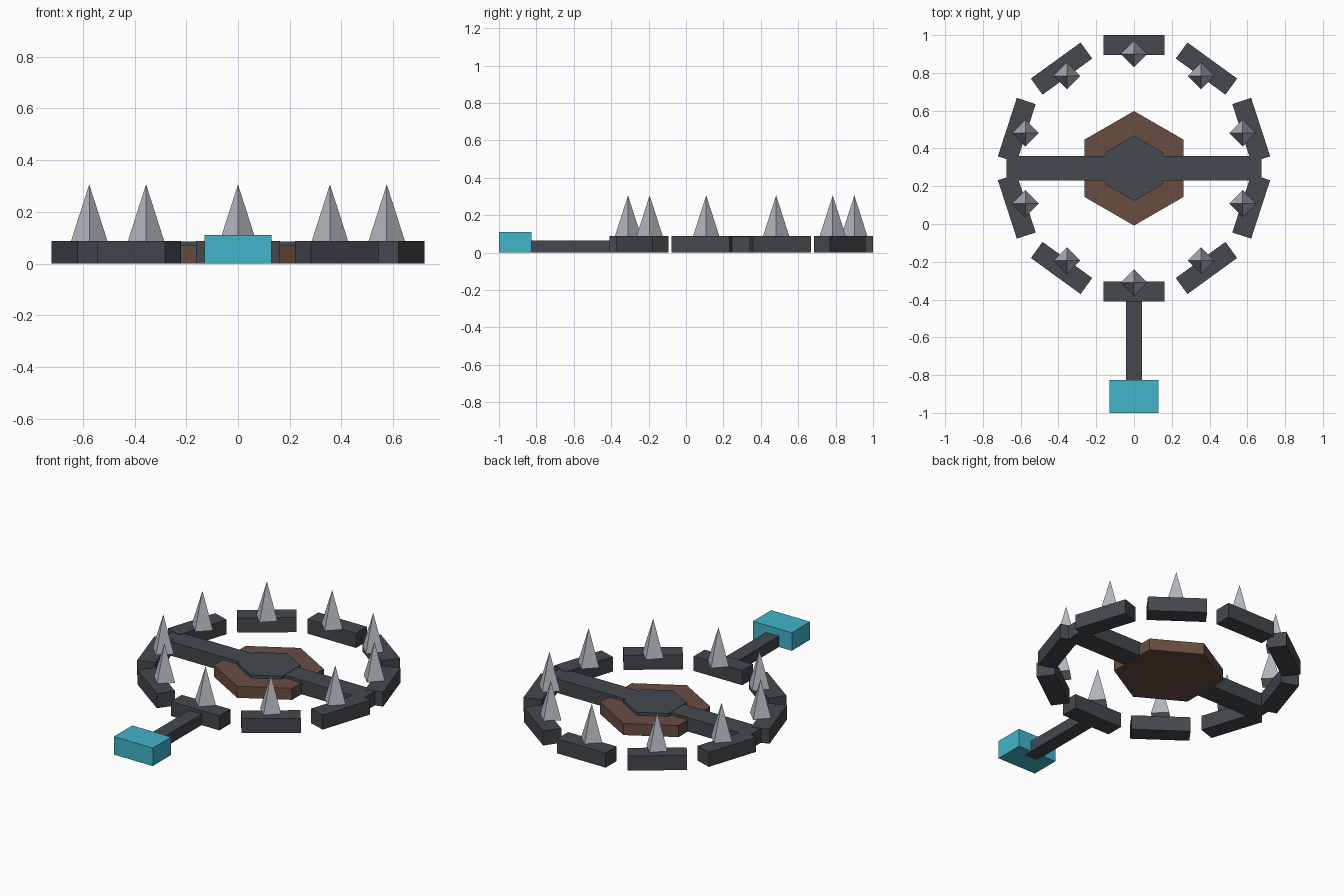
import bpy, math

if "Cube" in bpy.data.objects:
    bpy.data.objects.remove(bpy.data.objects["Cube"])

CY = 0.295          # centre of the ring along y
RING_R = 0.6525     # radius to the middle of the ring blocks
SPIKE_R = 0.605     # radius to the spike tips


def material(name, rgb):
    m = bpy.data.materials.new(name)
    m.diffuse_color = (*rgb, 1)
    m.use_nodes = True
    m.node_tree.nodes["Principled BSDF"].inputs["Base Color"].default_value = m.diffuse_color
    return m


iron = material("dark iron", (0.058, 0.065, 0.074))
steel = material("pale steel", (0.45, 0.475, 0.52))
rust = material("rust brown", (0.138, 0.076, 0.053))
cyan = material("bright cyan", (0.053, 0.462, 0.584))


def finish(name, mat):
    ob = bpy.context.object
    ob.name = name
    ob.data.materials.append(mat)
    return ob


def box(name, mat, x, y, size, z0, z1, turn=0.0):
    bpy.ops.mesh.primitive_cube_add(size=1, location=(x, y, (z0 + z1) / 2),
                                    rotation=(0, 0, turn))
    bpy.context.object.scale = (size[0], size[1], z1 - z0)
    return finish(name, mat)


def hexagon(name, mat, radius, z0, z1):
    # six-sided plate with its points along y
    bpy.ops.mesh.primitive_cylinder_add(vertices=6, radius=radius, depth=z1 - z0,
                                        location=(0, CY, (z0 + z1) / 2))
    return finish(name, mat)


# ring of jaw blocks, each with a four-sided spike on its inner edge
for i in range(10):
    a = math.radians(90 + 36 * i)
    c, s = math.cos(a), math.sin(a)
    box(f"jaw_block_{i}", iron, RING_R * c, CY + RING_R * s,
        (0.325, 0.105), 0, 0.088, a - math.pi / 2)
    bpy.ops.mesh.primitive_cone_add(vertices=4, radius1=0.071, radius2=0, depth=0.221,
                                    location=(SPIKE_R * c, CY + SPIKE_R * s, 0.1955))
    finish(f"jaw_spike_{i}", steel)

# cross bar and trigger plate
box("cross_bar", iron, 0, CY, (1.35, 0.13), 0.001, 0.086)
hexagon("base_plate", rust, 0.303, 0, 0.07)
hexagon("trigger_plate", iron, 0.173, 0.002, 0.088)

# tail rod and its end block
box("tail_rod", iron, 0, -0.625, (0.086, 0.51), 0, 0.066)
box("tail_block", cyan, 0, -0.9125, (0.26, 0.175), 0.001, 0.11)
